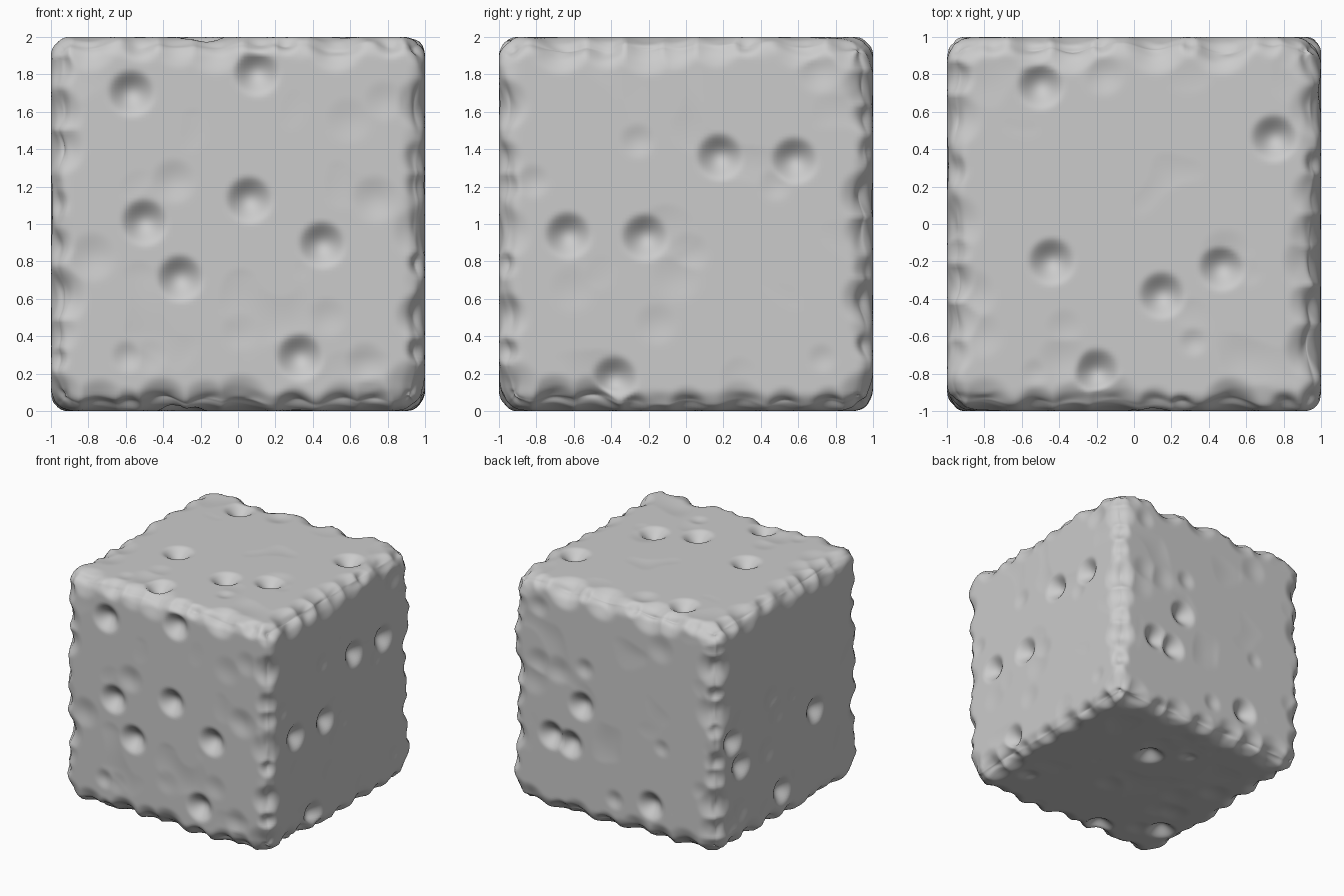
import bpy, bmesh, random
from mathutils import Vector, noise, kdtree

if "Cube" in bpy.data.objects:
    bpy.data.objects.remove(bpy.data.objects["Cube"])

random.seed(4)

# Base block: evenly gridded cube
bm = bmesh.new()
bmesh.ops.create_cube(bm, size=2)
bmesh.ops.subdivide_edges(bm, edges=bm.edges[:], cuts=109, use_grid_fill=True)
bm.verts.ensure_lookup_table()

# Worn edges: rounding radius wanders along each edge, faces get faint hollows
normals, kd = [], kdtree.KDTree(len(bm.verts))
for i, v in enumerate(bm.verts):
    p = v.co.copy()
    r = 0.115 + 0.045 * noise.noise(p * 3.1) + 0.03 * noise.noise(p * 8)
    r = min(max(r, 0.06), 0.2)
    inner = Vector([min(max(c, r - 1), 1 - r) for c in p])
    n = (p - inner).normalized()
    hollow = 0.018 * max(0, noise.noise(p * 3.5) - 0.25)
    v.co = inner + n * (r - hollow)
    normals.append(n)
    kd.insert(v.co, i)
kd.balance()
depth_at = [0.0] * len(normals)


def dent(centre, radius, depth):
    for co, i, d in kd.find_range(centre, radius):
        depth_at[i] = max(depth_at[i], depth * (1 - (d / radius) ** 2) ** 2)


def on_face(axis, sign, u, v):
    c = [u, v]
    c.insert(axis, sign)
    return Vector(c)


# Main pits of each face: (axis, side) -> positions, z measured from the block centre
pits = {
    (1, -1): [(-.57, .7), (.1, .81), (.06, .13), (-.5, .01), (.45, -.11), (-.31, -.29), (.33, -.71)],
    (0, 1): [(.18, .36), (.58, .34), (-.63, -.06), (-.22, -.07), (-.38, -.83)],
    (2, 1): [(-.5, .74), (.75, .46), (-.44, -.2), (.47, -.23), (.15, -.38), (-.2, -.79)],
    (1, 1): [(.31, 0), (.6, -.33), (.42, -.36), (-.36, -.69)],
    (0, -1): [(-.36, -.2), (.78, -.05), (.66, -.3), (.1, -.73)],
    (2, -1): [(-.75, -.55), (-.3, -.82), (.12, .34)],
}
for (axis, sign), spots in pits.items():
    for u, v in spots:
        dent(on_face(axis, sign, u, v), 0.135, 0.075)
    for _ in range(10):  # faint dimples
        u, v = random.uniform(-.9, .9), random.uniform(-.9, .9)
        dent(on_face(axis, sign, u, v), random.uniform(.08, .15), random.uniform(.006, .02))

# Edge chips: scattered notches along all twelve edges, a few of them larger
for axis in range(3):
    for a in (-.97, .97):
        for b in (-.97, .97):
            t = -.95
            while t < .95:
                size = random.uniform(.08, .19)
                dent(on_face(axis, t, a, b), size, size * random.uniform(.2, .4))
                t += random.uniform(.13, .3)

# Broken lower front corner
dent(Vector((.96, -.96, -.92)), .22, .06)

for v, n, d in zip(bm.verts, normals, depth_at):
    v.co -= n * d
    v.co.z += 1
for f in bm.faces:
    f.smooth = True

mesh = bpy.data.meshes.new("stone_block")
bm.to_mesh(mesh)
bm.free()
bpy.context.collection.objects.link(bpy.data.objects.new("stone_block", mesh))
